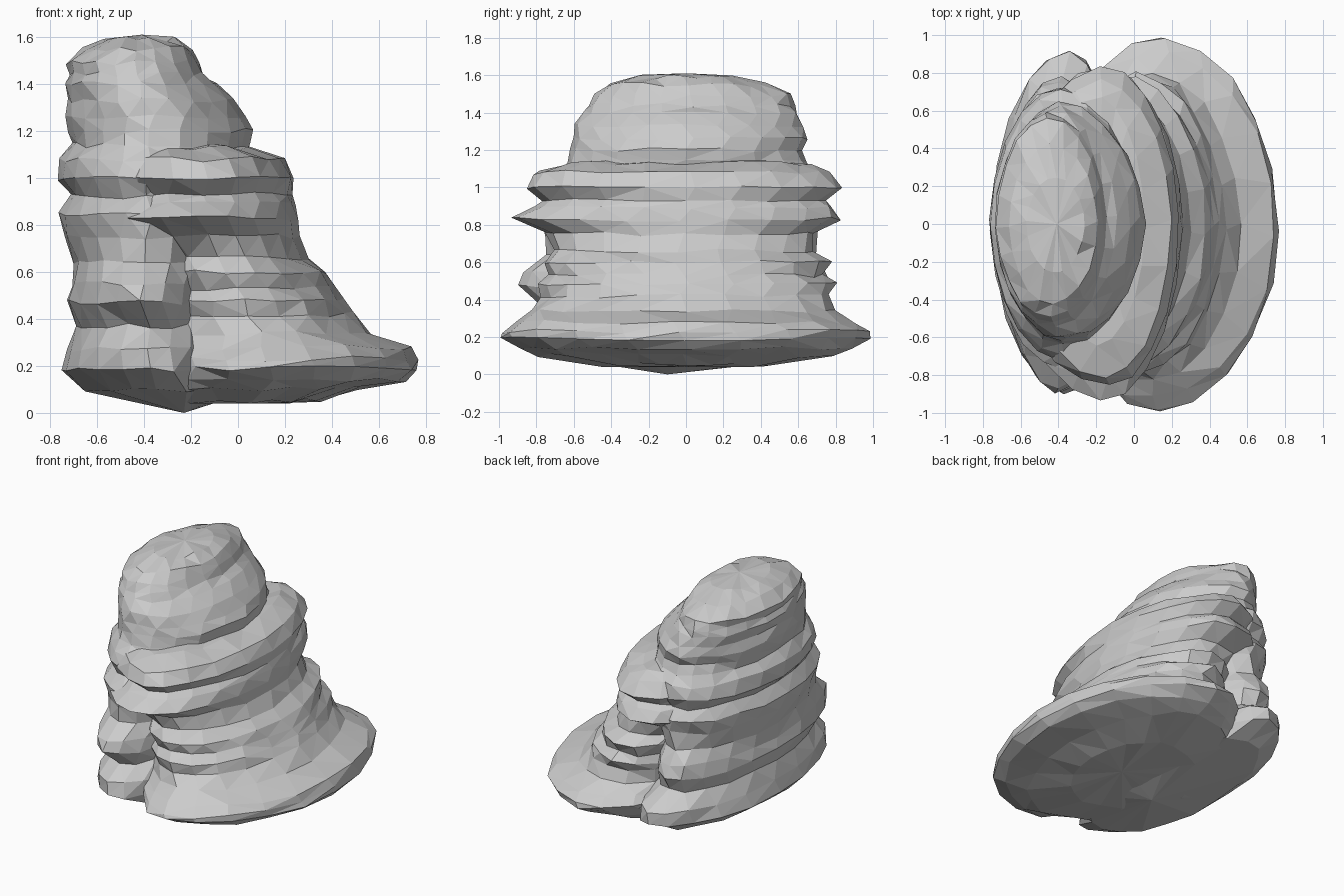
import bpy, bmesh, math, random

random.seed(7)
SEG = 20


def ring(z, x0, x1, y0, y1, xc, wob):
    """Uneven oval: separate radii on all four sides of the line x = xc."""
    pts = []
    shift = random.uniform(-0.08, 0.08)
    for i in range(SEG):
        a = 2 * math.pi * i / SEG + shift
        c, s = math.cos(a), math.sin(a)
        k = 1 / (abs(c) ** 1.9 + abs(s) ** 1.9) ** (1 / 1.9)
        k *= 1 + random.uniform(-wob, wob * 0.7)
        x = xc + c * k * ((x1 - xc) if c > 0 else (xc - x0))
        y = s * k * (y1 if s > 0 else -y0)
        pts.append((x, y, max(0.02, z + random.uniform(-0.012, 0.012))))
    return pts


def rock_stack(name, layers, bottom, top):
    """Loft the layer outlines and close both ends with a shallow fan."""
    bm = bmesh.new()
    rows = [[bm.verts.new(p) for p in ring(*l, 0.02)] for l in layers]
    for lo, hi in zip(rows, rows[1:]):
        for i in range(SEG):
            j = (i + 1) % SEG
            bm.faces.new((lo[i], lo[j], hi[j], hi[i]))
    b, t = bm.verts.new(bottom), bm.verts.new(top)
    for i in range(SEG):
        j = (i + 1) % SEG
        bm.faces.new((b, rows[0][j], rows[0][i]))
        bm.faces.new((t, rows[-1][i], rows[-1][j]))
    bmesh.ops.triangulate(bm, faces=[f for f in bm.faces if len(f.verts) > 3])
    bmesh.ops.recalc_face_normals(bm, faces=bm.faces)
    me = bpy.data.meshes.new(name)
    bm.to_mesh(me)
    bm.free()
    ob = bpy.data.objects.new(name, me)
    bpy.context.collection.objects.link(ob)
    return ob


# Tall back column: z, x min, x max, y min, y max, x of widest point
rock_stack("tall_rock_column", [
    (0.10, -.67, .10, -.72, .74, -.34),
    (0.18, -.75, -.05, -.90, .92, -.36),
    (0.27, -.73, -.06, -.89, .91, -.36),
    (0.37, -.69, -.08, -.77, .75, -.38),
    (0.47, -.73, -.10, -.89, .78, -.40),
    (0.55, -.71, -.10, -.88, .76, -.40),
    (0.64, -.70, -.05, -.75, .69, -.40),
    (0.75, -.74, .00, -.75, .70, -.38),
    (0.85, -.76, .00, -.77, .73, -.38),
    (0.92, -.71, .00, -.69, .68, -.38),
    (1.00, -.77, .02, -.72, .73, -.38),
    (1.08, -.76, .03, -.69, .71, -.38),
    (1.14, -.71, .05, -.64, .66, -.38),
    (1.20, -.72, .06, -.63, .63, -.38),
    (1.26, -.74, .03, -.61, .65, -.38),
    (1.33, -.72, -.02, -.60, .62, -.40),
    (1.40, -.74, -.09, -.55, .60, -.44),
    (1.44, -.72, -.14, -.53, .58, -.45),
    (1.49, -.73, -.16, -.50, .57, -.45),
    (1.55, -.66, -.19, -.43, .42, -.44),
    (1.59, -.57, -.26, -.26, .25, -.42),
], (-.23, -.10, 0), (-.41, 0, 1.61))

# Lower front stack, spreading into the broad foot
rock_stack("spreading_rock_stack", [
    (0.05, -.40, .35, -.45, .45, .05),
    (0.10, -.60, .52, -.78, .78, .12),
    (0.14, -.50, .71, -.89, .89, .14),
    (0.19, -.42, .77, -1.0, .98, .14),
    (0.23, -.42, .77, -.98, 1.0, .14),
    (0.28, -.42, .75, -.91, .92, .14),
    (0.34, -.42, .57, -.83, .80, .10),
    (0.42, -.42, .49, -.77, .77, .06),
    (0.48, -.42, .45, -.80, .80, .02),
    (0.53, -.42, .42, -.73, .74, .00),
    (0.60, -.45, .38, -.77, .78, -.02),
    (0.66, -.48, .30, -.70, .69, -.06),
    (0.75, -.60, .26, -.76, .69, -.12),
    (0.83, -.66, .26, -.95, .83, -.16),
    (0.89, -.66, .25, -.82, .79, -.15),
    (0.93, -.64, .23, -.76, .76, -.15),
    (1.00, -.66, .24, -.87, .83, -.15),
    (1.08, -.62, .20, -.82, .76, -.16),
    (1.13, -.55, .06, -.64, .67, -.18),
], (.10, 0, .04), (-.20, 0, 1.16))
